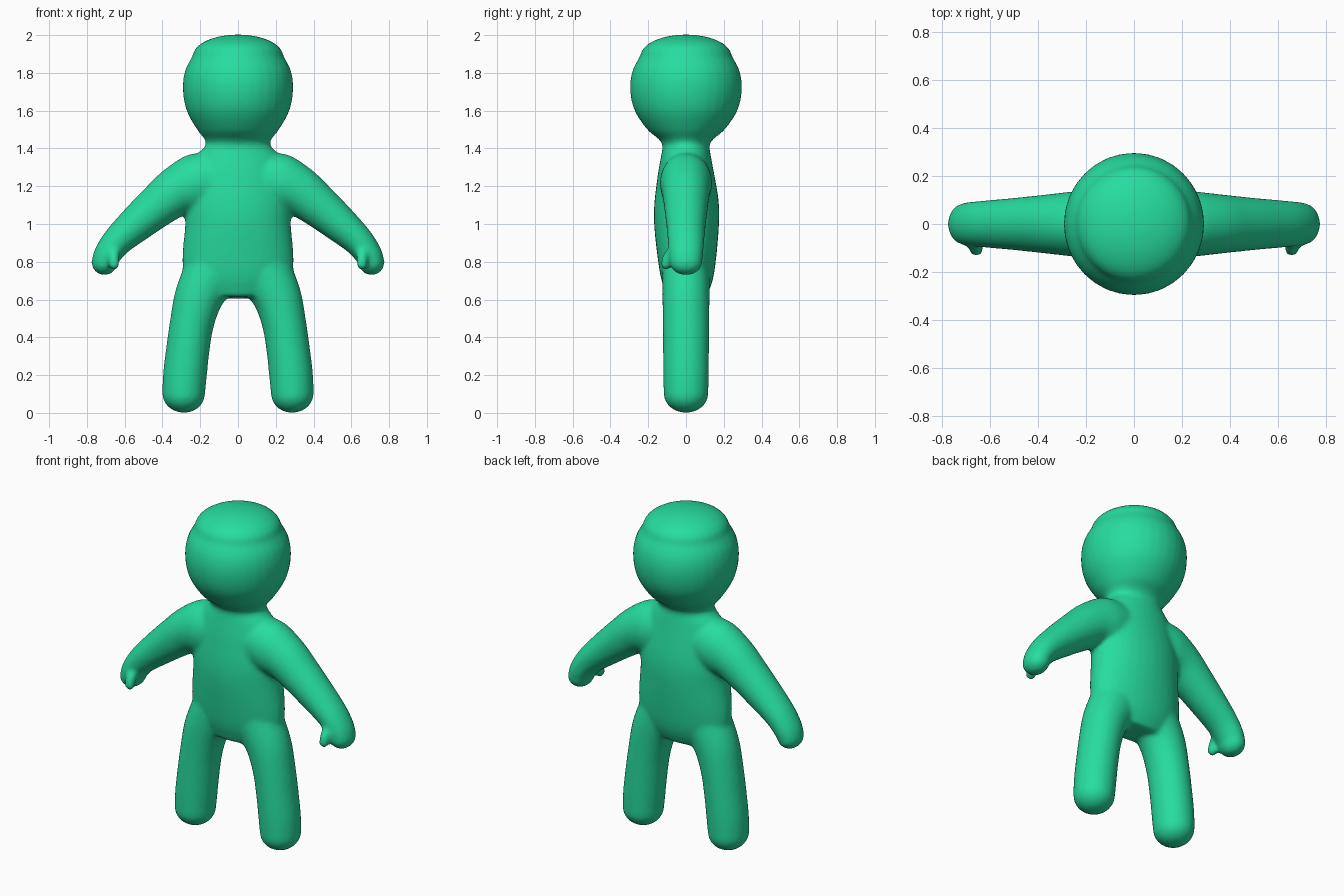
import bpy, bmesh, math
from mathutils import Vector

if "Cube" in bpy.data.objects:
    bpy.data.objects.remove(bpy.data.objects["Cube"])

SIDES, STEPS = 32, 5
UP_Y = Vector((0, 1, 0))


def catmull(p0, p1, p2, p3, t):
    return [0.5 * (2 * b + (c - a) * t + (2 * a - 5 * b + 4 * c - d) * t * t
                   + (3 * b - a - 3 * c + d) * t ** 3)
            for a, b, c, d in zip(p0, p1, p2, p3)]


def refine(rows):
    """Smoothly interpolate section rows."""
    rows = [rows[0]] + rows + [rows[-1]]
    out = []
    for i in range(1, len(rows) - 2):
        out += [catmull(*rows[i - 1:i + 3], s / STEPS) for s in range(STEPS)]
    return out + [list(rows[-1])]


def tube(bm, rows, cap=0.0):
    """Loft ellipses (x, y, z, width, depth) with an optional rounded end."""
    rows = refine(rows)
    if cap:
        end = Vector(rows[-1][:3])
        t = (end - Vector(rows[-2][:3])).normalized()
        w, d = rows[-1][3:]
        for i in range(1, 9):
            a = math.pi / 2 * i / 8.2
            rows.append([*(end + t * cap * math.sin(a)), w * math.cos(a), d * math.cos(a)])
    pts = [Vector(r[:3]) for r in rows]
    rings = []
    for i, row in enumerate(rows):
        t = (pts[min(i + 1, len(pts) - 1)] - pts[max(i - 1, 0)]).normalized()
        a = UP_Y.cross(t).normalized()
        b = t.cross(a)
        angles = [2 * math.pi * k / SIDES for k in range(SIDES)]
        rings.append([bm.verts.new(pts[i] + a * row[3] * math.cos(q) + b * row[4] * math.sin(q))
                      for q in angles])
    for r0, r1 in zip(rings, rings[1:]):
        for k in range(SIDES):
            n = (k + 1) % SIDES
            bm.faces.new((r0[k], r0[n], r1[n], r1[k]))
    bm.faces.new(rings[0][::-1])
    bm.faces.new(rings[-1])


bm = bmesh.new()

# Torso, neck and head: height, half width, half depth, depth offset
trunk = [(0.61, 0.20, 0.10, 0), (0.70, 0.28, 0.135, 0.005), (0.82, 0.295, 0.155, 0.005),
         (1.0, 0.28, 0.172, 0.003), (1.12, 0.28, 0.17, 0.003), (1.26, 0.26, 0.15, 0),
         (1.36, 0.22, 0.132, 0), (1.415, 0.172, 0.125, 0), (1.45, 0.178, 0.145, 0),
         (1.50, 0.217, 0.205, 0), (1.60, 0.272, 0.272, 0), (1.71, 0.292, 0.296, 0),
         (1.81, 0.281, 0.284, 0), (1.89, 0.24, 0.242, 0)]
tube(bm, [(0, y, z, w, d) for z, w, d, y in trunk], cap=0.113)

# Limbs
leg = [(0.13, 0.76, 0.15, 0.125), (0.205, 0.62, 0.130, 0.125), (0.243, 0.48, 0.117, 0.123),
       (0.265, 0.34, 0.115, 0.122), (0.281, 0.2, 0.116, 0.121), (0.288, 0.1, 0.113, 0.118)]
arm = [(0.12, 1.24, 0.14, 0.13), (0.22, 1.215, 0.158, 0.138), (0.32, 1.175, 0.133, 0.128),
       (0.42, 1.1, 0.115, 0.117), (0.53, 1.008, 0.099, 0.106), (0.635, 0.913, 0.082, 0.097),
       (0.69, 0.84, 0.073, 0.091), (0.708, 0.795, 0.068, 0.085)]
thumb = [(0.655, -0.04, 0.87, 0.03), (0.658, -0.088, 0.83, 0.032), (0.656, -0.106, 0.785, 0.029)]
for s in (1, -1):
    tube(bm, [(s * x, 0, z, w, d) for x, z, w, d in leg], cap=0.1)
    tube(bm, [(s * x, 0, z, w, d) for x, z, w, d in arm], cap=0.066)
    tube(bm, [(s * x, y, z, r, r) for x, y, z, r in thumb], cap=0.029)

mesh = bpy.data.meshes.new("body")
bm.to_mesh(mesh)
bm.free()
body = bpy.data.objects.new("body", mesh)
bpy.context.collection.objects.link(body)

# Green skin
green = bpy.data.materials.new("green")
green.use_nodes = True
colour = (0.02, 0.72, 0.35, 1)
green.diffuse_color = colour
green.node_tree.nodes["Principled BSDF"].inputs["Base Color"].default_value = colour
mesh.materials.append(green)

# Fuse the parts into one soft skin
fuse = body.modifiers.new("fuse", "REMESH")
fuse.mode = "VOXEL"
fuse.voxel_size = 0.0125
fuse.use_smooth_shade = True
soften = body.modifiers.new("soften", "SMOOTH")
soften.factor = 0.5
soften.iterations = 9
for p in mesh.polygons:
    p.use_smooth = True
